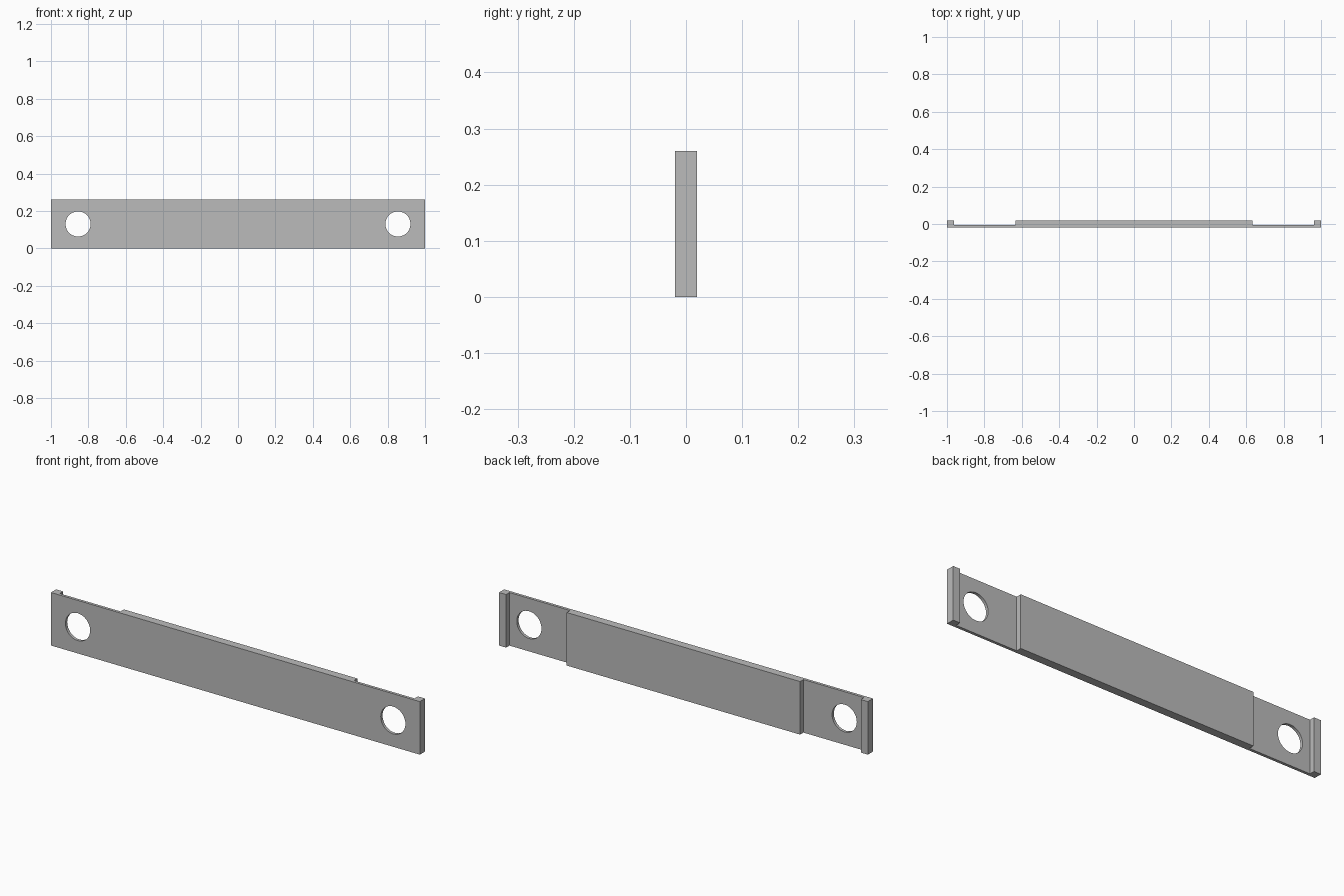
import bpy
import bmesh
from mathutils import Matrix

cube = bpy.data.objects.get("Cube")
if cube:
    bpy.data.objects.remove(cube, do_unlink=True)

HEIGHT = 0.26
FRONT, STEP, BACK = -0.02, -0.006, 0.02
END, CAP, BLOCK = 1.0, 0.962, 0.633
HOLE_X, HOLE_R = 0.855, 0.067

grey = bpy.data.materials.new("plain_grey")
grey.use_nodes = True
colour = (0.5, 0.5, 0.5, 1)
grey.diffuse_color = colour
grey.node_tree.nodes["Principled BSDF"].inputs["Base Color"].default_value = colour


def make_object(name, bm):
    bmesh.ops.recalc_face_normals(bm, faces=bm.faces)
    mesh = bpy.data.meshes.new(name)
    bm.to_mesh(mesh)
    bm.free()
    mesh.materials.append(grey)
    obj = bpy.data.objects.new(name, mesh)
    bpy.context.collection.objects.link(obj)
    return obj


# Stepped strap: mirrored plan outline extruded upwards
half = [(END, FRONT), (END, BACK), (CAP, BACK), (CAP, STEP), (BLOCK, STEP), (BLOCK, BACK)]
outline = half + [(-x, y) for x, y in reversed(half)]
bm = bmesh.new()
base = bm.faces.new([bm.verts.new((x, y, 0)) for x, y in outline])
top = bmesh.ops.extrude_face_region(bm, geom=[base])["geom"]
bmesh.ops.translate(bm, vec=(0, 0, HEIGHT),
                    verts=[v for v in top if isinstance(v, bmesh.types.BMVert)])
strap = make_object("strap_plate", bm)

# Round holes through the thin ends
bm = bmesh.new()
for side in (-1, 1):
    place = Matrix.Translation((side * HOLE_X, 0, HEIGHT / 2)) @ Matrix.Rotation(1.5707963, 4, 'X')
    bmesh.ops.create_cone(bm, cap_ends=True, segments=48, radius1=HOLE_R,
                          radius2=HOLE_R, depth=0.2, matrix=place)
cutter = make_object("hole_cutter", bm)

cut = strap.modifiers.new("holes", 'BOOLEAN')
cut.operation = 'DIFFERENCE'
cut.solver = 'EXACT'
cut.object = cutter
bpy.context.view_layer.objects.active = strap
strap.select_set(True)
bpy.ops.object.modifier_apply(modifier=cut.name)
bpy.data.objects.remove(cutter, do_unlink=True)

# Smooth hole walls, sharp edges elsewhere
bpy.ops.object.shade_smooth_by_angle(angle=0.5)
